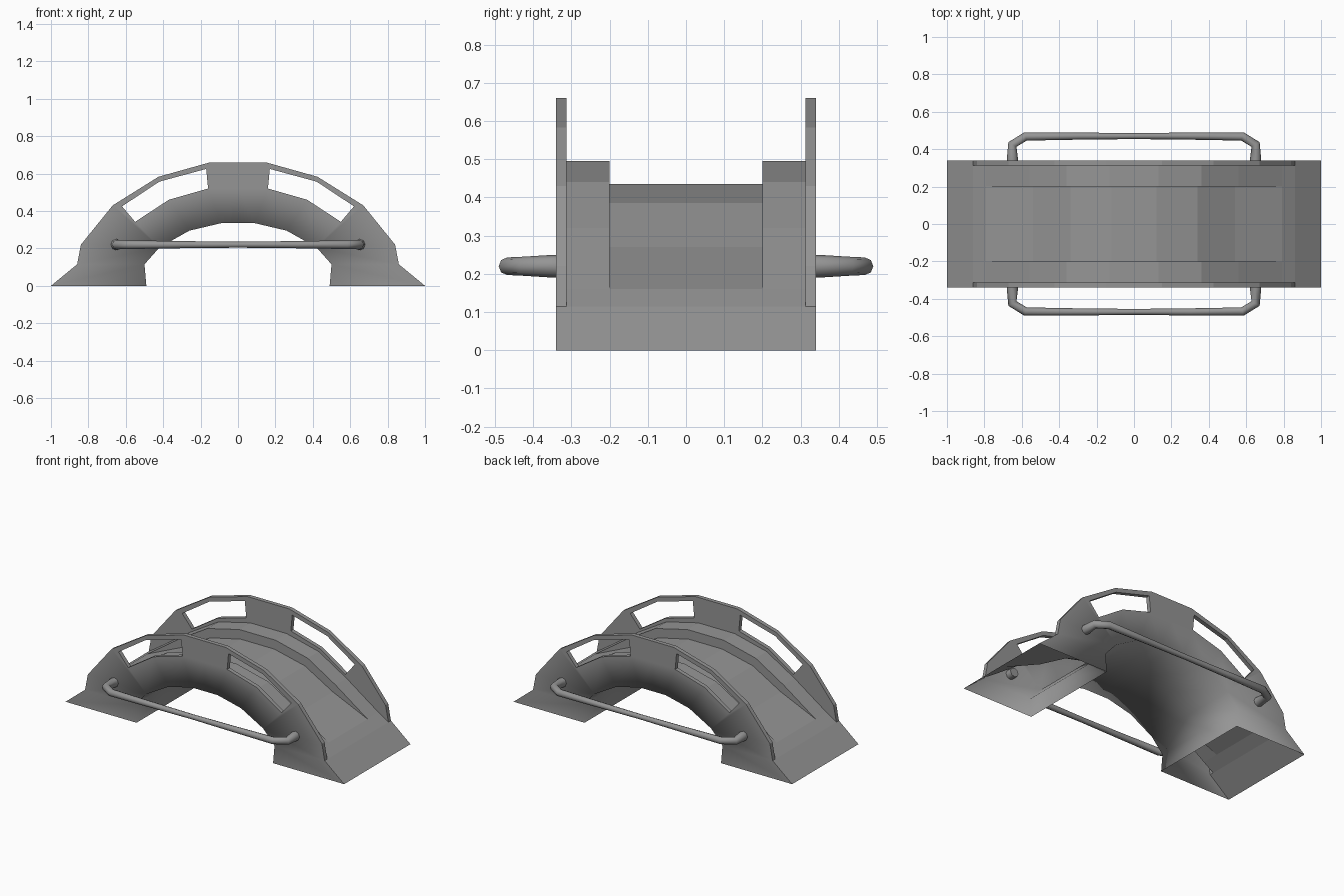
import bpy
import bmesh

if "Cube" in bpy.data.objects:
    bpy.data.objects.remove(bpy.data.objects["Cube"], do_unlink=True)

grey = bpy.data.materials.new("stone_grey")
grey.use_nodes = True
grey.diffuse_color = (0.3, 0.3, 0.3, 1)
bsdf = next(n for n in grey.node_tree.nodes if n.type == "BSDF_PRINCIPLED")
bsdf.inputs["Base Color"].default_value = grey.diffuse_color
bsdf.inputs["Roughness"].default_value = 0.8

# Half profiles in (x, z), running from the foot to the crown
profiles = {
    "arch": [(.49, 0), (.5, .115), (.42, .205), (.26, .295), (.09, .335), (0, .335)],
    "parapet": [(.86, .115), (.84, .22), (.67, .43), (.425, .583), (.15, .66), (0, .66)],
    "sill": [(.55, .342), (.37, .46), (.16, .52), (0, .52)],
    "lintel": [(.62, .425), (.42, .557), (.17, .625), (0, .625)],
    "curb": [(1, 0), (.79, .16), (.56, .32), (.36, .44), (.13, .495), (0, .495)],
    "deck": [(.79, .16), (.54, .27), (.34, .385), (.12, .435), (0, .435)],
}
points = {name[0] + str(i): p for name, row in profiles.items() for i, p in enumerate(row)}

# Wall panels: the letter is the first letter of the profile
panels = ["p0 p1 a2 a1", "p1 p2 l0 s0 a2", "a2 s0 s1 a3", "a3 s1 s2 a4",
          "a4 s2 s3 a5", "s2 l2 l3 s3", "l0 p2 p3 l1", "l1 p3 p4 l2", "l2 p4 p5 l3"]
OUTER, INNER, CURB = 0.34, 0.313, 0.2

bm = bmesh.new()


def add_face(corners, sx, sy, smooth=False):
    face = bm.faces.new([bm.verts.new((sx * x, sy * y, z)) for x, y, z in corners])
    face.smooth = smooth


def at(key, y):
    x, z = points[key]
    return (x, y, z)


def strip(keys, y0, y1, sx, sy, smooth=False):
    keys = keys.split()
    for a, b in zip(keys, keys[1:]):
        add_face([at(a, y0), at(b, y0), at(b, y1), at(a, y1)], sx, sy, smooth)


for sx in (1, -1):
    for sy in (1, -1):
        # Outer wall faces and the curved underside, shaded together
        for panel in panels + ["c0 p0 a1 a0"]:
            add_face([at(k, OUTER) for k in panel.split()], sx, sy, True)
        for y0, y1 in ((OUTER, INNER), (INNER, CURB), (CURB, 0)):
            strip("c0 p0", y0, y1, sx, sy)
        strip("a0 a1 a2 a3 a4 a5", OUTER, 0, sx, sy, True)
        # Inner parapet faces rise from the curb
        for panel in panels:
            add_face([at(k, INNER) for k in panel.replace("a", "c").split()], sx, sy)
        # Parapet coping and window reveals
        strip("p0 p1 p2 p3 p4 p5", OUTER, INNER, sx, sy)
        strip("s0 s1 s2 l2 l1 l0 s0", OUTER, INNER, sx, sy)
        # Curb tops, curb sides and sunken deck
        strip("p0 c1 c2 c3 c4 c5", INNER, CURB, sx, sy)
        strip("p0 c1", CURB, 0, sx, sy)
        strip("d0 d1 d2 d3 d4", CURB, 0, sx, sy)
        add_face([at(k, CURB) for k in ("c1", "c2", "d1")], sx, sy)
        for i in range(2, 5):
            keys = (f"c{i}", f"c{i + 1}", f"d{i}", f"d{i - 1}")
            add_face([at(k, CURB) for k in keys], sx, sy)

bmesh.ops.remove_doubles(bm, verts=bm.verts[:], dist=0.0005)
bmesh.ops.recalc_face_normals(bm, faces=bm.faces[:])
mesh = bpy.data.meshes.new("bridge_body")
bm.to_mesh(mesh)
bm.free()
mesh.materials.append(grey)
body = bpy.data.objects.new("bridge_body", mesh)
bpy.context.collection.objects.link(body)

# Side rails: bent tubes, thinner toward the middle; (x, y, radius)
half_rail = [(.65, .30, .03), (.65, .345, .03), (.65, .425, .025), (.58, .468, .023), (.3, .47, .019)]
rail_path = half_rail + [(0, .47, .016)] + [(-x, y, r) for x, y, r in reversed(half_rail)]
for name, side in (("front_rail", -1), ("back_rail", 1)):
    curve = bpy.data.curves.new(name, "CURVE")
    curve.dimensions = "3D"
    curve.bevel_depth = 1.0
    curve.bevel_resolution = 2
    curve.use_fill_caps = True
    spline = curve.splines.new("POLY")
    spline.points.add(len(rail_path) - 1)
    for point, (x, y, r) in zip(spline.points, rail_path):
        point.co = (x, side * y, 0.22, 1)
        point.radius = r
    spline.use_smooth = True
    curve.materials.append(grey)
    bpy.context.collection.objects.link(bpy.data.objects.new(name, curve))
